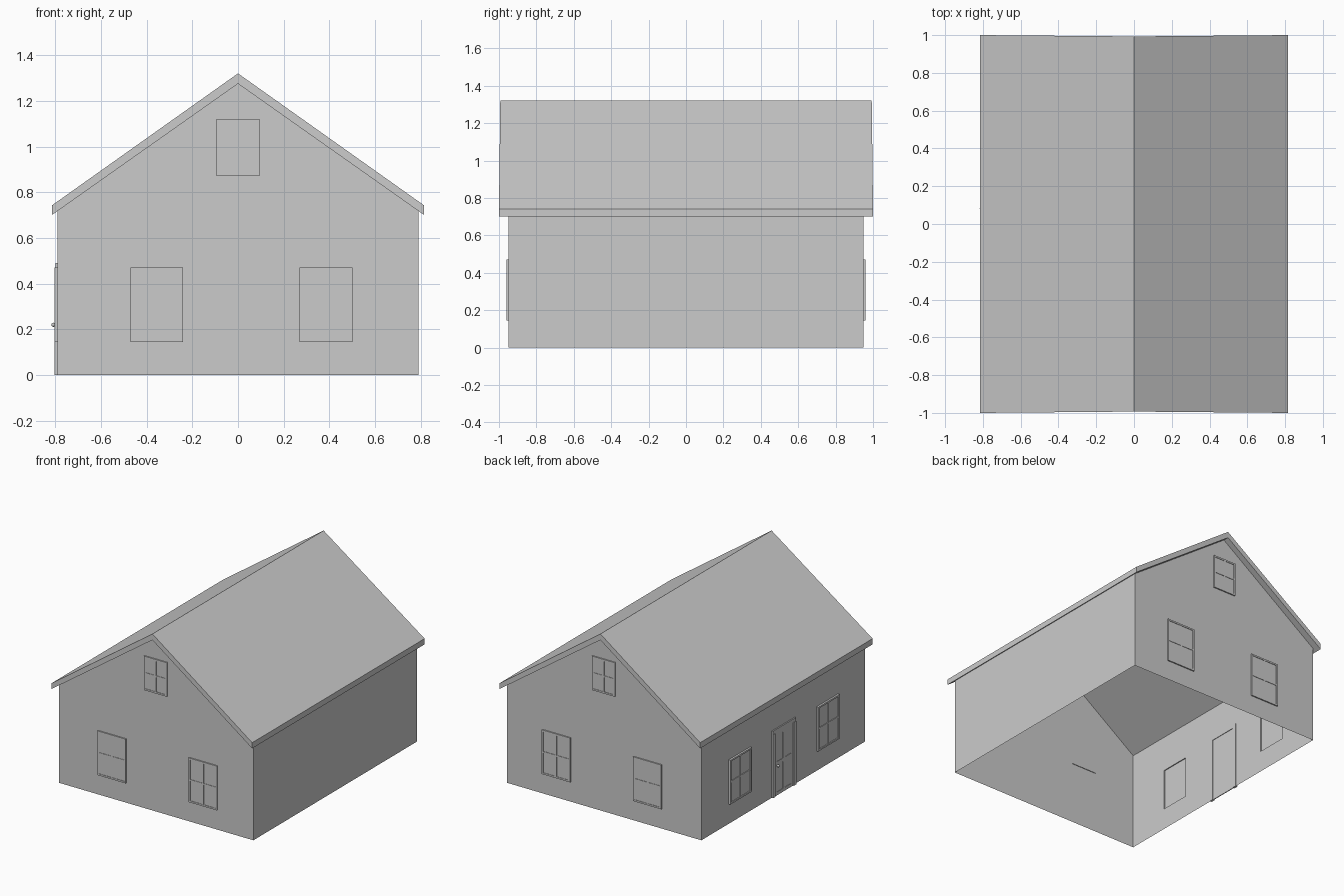
import bpy, bmesh
from mathutils import Vector

if "Cube" in bpy.data.objects:
    bpy.data.objects.remove(bpy.data.objects["Cube"])

W, L = 0.79, 0.95            # half width and half length of the walls
EAVE_X, EAVE_Z, RIDGE_Z = 0.815, 0.70, 1.275
WALL_TOP = RIDGE_Z - W * (RIDGE_Z - EAVE_Z) / EAVE_X
BAR = 0.012                  # width of window bars

# Wall planes: u along the wall, v up, d outward
SIDES = {
    "front": lambda u, v, d=0: Vector((u, -L - d, v)),
    "back": lambda u, v, d=0: Vector((u, L + d, v)),
    "left": lambda u, v, d=0: Vector((-W - d, u, v)),
    "right": lambda u, v, d=0: Vector((W + d, u, v)),
}


def finish(bm, name):
    bmesh.ops.recalc_face_normals(bm, faces=bm.faces[:])
    mesh = bpy.data.meshes.new(name)
    bm.to_mesh(mesh)
    bm.free()
    obj = bpy.data.objects.new(name, mesh)
    bpy.context.collection.objects.link(obj)
    return obj


def box(bm, place, u0, u1, v0, v1, d0, d1):
    vs = [bm.verts.new(place(u, v, d)) for d in (d0, d1)
          for u, v in ((u0, v0), (u1, v0), (u1, v1), (u0, v1))]
    for f in ((0, 1, 2, 3), (4, 5, 6, 7), (0, 1, 5, 4),
              (1, 2, 6, 5), (2, 3, 7, 6), (3, 0, 4, 7)):
        bm.faces.new([vs[i] for i in f])


def panel(bm, place, outline, holes=()):
    edges = []
    for loop in [outline, *holes]:
        vs = [bm.verts.new(place(u, v)) for u, v in loop]
        edges += [bm.edges.new((vs[i - 1], vs[i])) for i in range(len(vs))]
    bmesh.ops.triangle_fill(bm, use_beauty=True, use_dissolve=False, edges=edges)


def opening(u0, u1, v0, v1):
    u0, u1, v0, v1 = u0 + BAR, u1 - BAR, v0 + BAR, v1 - BAR
    return [(u0, v0), (u1, v0), (u1, v1), (u0, v1)]


def window(name, side, u0, u1, v0, v1, depth):
    place, bm = SIDES[side], bmesh.new()
    um, vm, h = (u0 + u1) / 2, (v0 + v1) / 2, BAR / 2
    for a, b in ((u0, u0 + BAR), (u1 - BAR, u1)):
        box(bm, place, a, b, v0, v1, 0, depth)
    for a, b in ((v0, v0 + BAR), (v1 - BAR, v1)):
        box(bm, place, u0, u1, a, b, 0, depth)
    box(bm, place, u0 + h, u1 - h, v0 + h, v1 - h, depth * 0.5, depth * 0.6)
    box(bm, place, um - h, um + h, v0 + h, v1 - h, depth * 0.55, depth * 0.95)
    box(bm, place, u0 + h, u1 - h, vm - h, vm + h, depth * 0.55, depth * 0.95)
    finish(bm, name)


# Window positions
gable = [(-0.47, -0.24, 0.145, 0.47), (0.27, 0.50, 0.145, 0.47),
         (-0.093, 0.093, 0.87, 1.12)]
entry = [(0.385, 0.635, 0.145, 0.47), (-0.635, -0.385, 0.145, 0.47)]
wins = {"front": gable, "back": gable, "left": entry}

# Walls: thin open shell with window and door openings
bm = bmesh.new()
for side in ("front", "back"):
    panel(bm, SIDES[side],
          [(-W, 0), (W, 0), (W, WALL_TOP), (0, RIDGE_Z), (-W, WALL_TOP)],
          [opening(*w) for w in gable])
DOOR = 0.105
panel(bm, SIDES["left"],
      [(-L, 0), (-DOOR, 0), (-DOOR, 0.465), (DOOR, 0.465), (DOOR, 0),
       (L, 0), (L, WALL_TOP), (-L, WALL_TOP)],
      [opening(*w) for w in entry])
panel(bm, SIDES["right"], [(-L, 0), (L, 0), (L, WALL_TOP), (-L, WALL_TOP)])
bmesh.ops.remove_doubles(bm, verts=bm.verts[:], dist=0.0001)
finish(bm, "walls")

# Windows
for side, rects in wins.items():
    for i, r in enumerate(rects):
        window(f"{side}_window_{i + 1}", side, *r, 0.014 if side == "left" else 0.009)

# Roof: chevron profile along y, ridge ends set slightly in
T = 0.042
profile = [(-EAVE_X, EAVE_Z), (0, RIDGE_Z), (EAVE_X, EAVE_Z),
           (EAVE_X, EAVE_Z + T), (0, RIDGE_Z + T + 0.003), (-EAVE_X, EAVE_Z + T)]
bm = bmesh.new()
rings = [[bm.verts.new((x, s * (0.993 if x == 0 else 1.0), z)) for x, z in profile]
         for s in (-1, 1)]
for i in range(6):
    j = (i + 1) % 6
    bm.faces.new((rings[0][i], rings[0][j], rings[1][j], rings[1][i]))
for r in rings:
    bm.faces.new((r[0], r[1], r[4], r[5]))
    bm.faces.new((r[1], r[2], r[3], r[4]))
finish(bm, "roof")

# Door frame
left = SIDES["left"]
bm = bmesh.new()
box(bm, left, -0.135, -DOOR, 0, 0.465, -0.004, 0.012)
box(bm, left, DOOR, 0.135, 0, 0.465, -0.004, 0.012)
box(bm, left, -0.135, 0.135, 0.465, 0.49, -0.004, 0.009)
finish(bm, "door_frame")

# Door leaf with stiles and rails around four recessed panels
bm = bmesh.new()
box(bm, left, -DOOR, DOOR, 0, 0.465, 0, 0.003)
for c in (-0.094, 0, 0.094):
    box(bm, left, c - 0.011, c + 0.011, 0, 0.465, 0.002, 0.006)
for c in (0.012, 0.235, 0.453):
    box(bm, left, -DOOR, DOOR, c - 0.012, c + 0.012, 0.002, 0.006)
finish(bm, "door")

# Door knob
bm = bmesh.new()
box(bm, left, 0.081, 0.087, 0.217, 0.223, 0.004, 0.018)
finish(bm, "knob_stem")
bpy.ops.mesh.primitive_uv_sphere_add(segments=16, ring_count=8, radius=0.009,
                                     location=(-0.808, 0.084, 0.22))
bpy.context.object.name = "door_knob"
bpy.ops.object.shade_smooth_by_angle()
